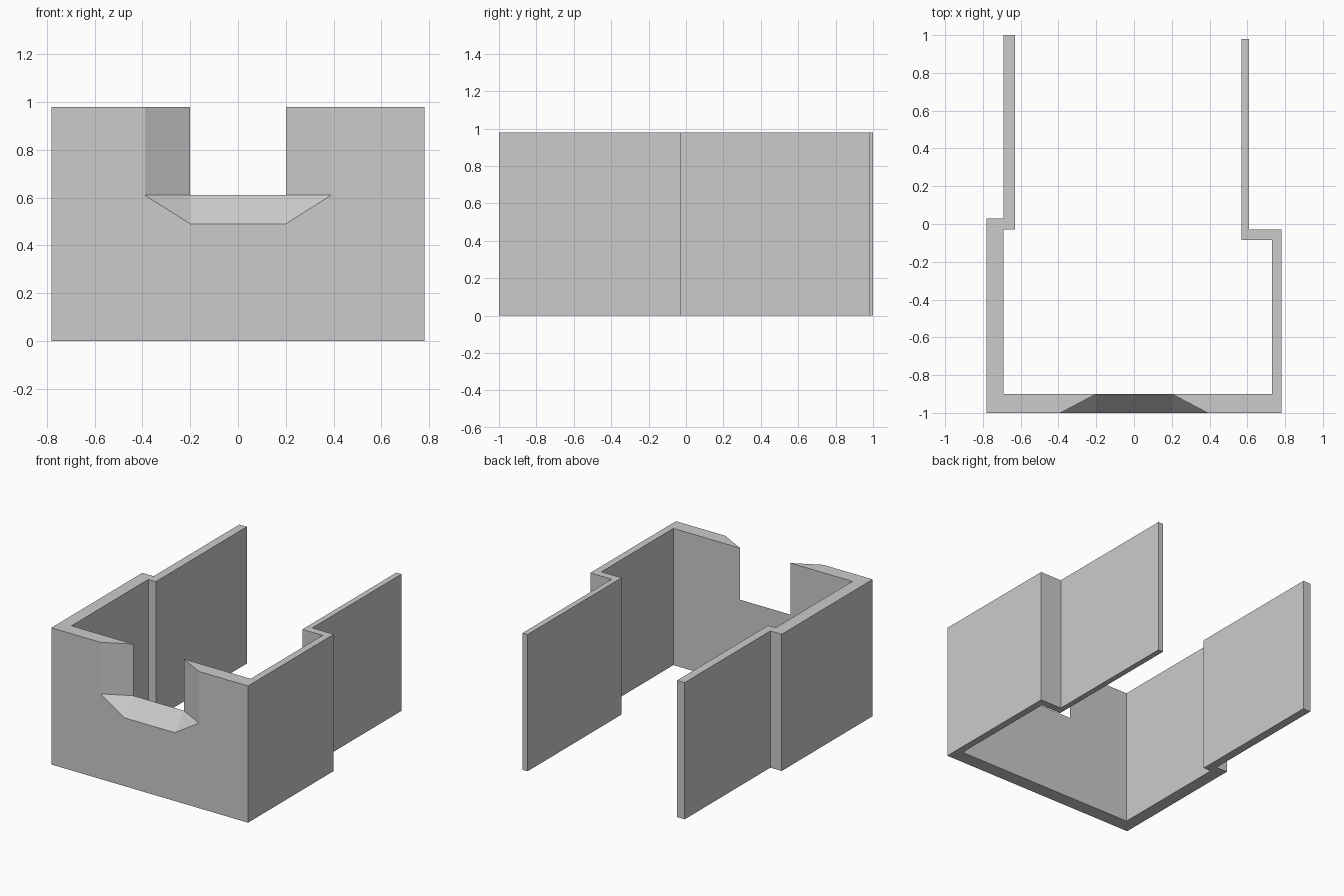
import bpy, bmesh

if "Cube" in bpy.data.objects:
    bpy.data.objects.remove(bpy.data.objects["Cube"])

H = 0.98  # wall height


def mesh_object(name, bm):
    bmesh.ops.recalc_face_normals(bm, faces=bm.faces[:])
    mesh = bpy.data.meshes.new(name)
    bm.to_mesh(mesh)
    bm.free()
    ob = bpy.data.objects.new(name, mesh)
    bpy.context.collection.objects.link(ob)
    return ob


# Walls: one plan outline, extruded upward, open at back, top and bottom
outline = [(-0.78, -1), (0.78, -1), (0.78, -0.03), (0.61, -0.03), (0.61, 0.98),
           (0.57, 0.98), (0.57, -0.085), (0.73, -0.085), (0.73, -0.9),
           (-0.69, -0.9), (-0.69, -0.03), (-0.63, -0.03), (-0.63, 1),
           (-0.69, 1), (-0.69, 0.03), (-0.78, 0.03)]
bm = bmesh.new()
base = bm.faces.new([bm.verts.new((x, y, 0)) for x, y in outline])
top = bmesh.ops.extrude_face_region(bm, geom=[base], use_keep_orig=True)["geom"]
bmesh.ops.translate(bm, vec=(0, 0, H),
                    verts=[v for v in top if isinstance(v, bmesh.types.BMVert)])
walls = mesh_object("walls", bm)

# Window cutter: splayed towards the front (d = splay), straight behind the wall
bm = bmesh.new()
cache = {}


def vert(x, y, z):
    key = (round(x, 4), round(y, 4), round(z, 4))
    if key not in cache:
        cache[key] = bm.verts.new(key)
    return cache[key]


def ring(y, d):
    w, sill = 0.2 + 0.19 * d, 0.61 - 0.12 * d
    pts = [(-w, 1.2), (-w, 0.61), (-0.2, sill), (0.2, sill), (w, 0.61), (w, 1.2)]
    return [vert(x, y, z) for x, z in pts]


def face(verts):
    verts = list(dict.fromkeys(verts))
    if len(verts) > 2:
        bm.faces.new(verts)


rings = [ring(-1.1, 2), ring(-0.9, 0), ring(-0.8, 0)]
for a, b in zip(rings, rings[1:]):
    for i in range(6):
        j = (i + 1) % 6
        face([a[i], a[j], b[j], b[i]])
face(rings[0])
face(rings[-1])
cutter = mesh_object("window_cutter", bm)
cutter.hide_render = True

# Cut the window into the front wall
mod = walls.modifiers.new("window", "BOOLEAN")
mod.operation = "DIFFERENCE"
mod.solver = "EXACT"
mod.object = cutter
bpy.context.view_layer.objects.active = walls
bpy.ops.object.modifier_apply(modifier=mod.name)
bpy.data.objects.remove(cutter)
